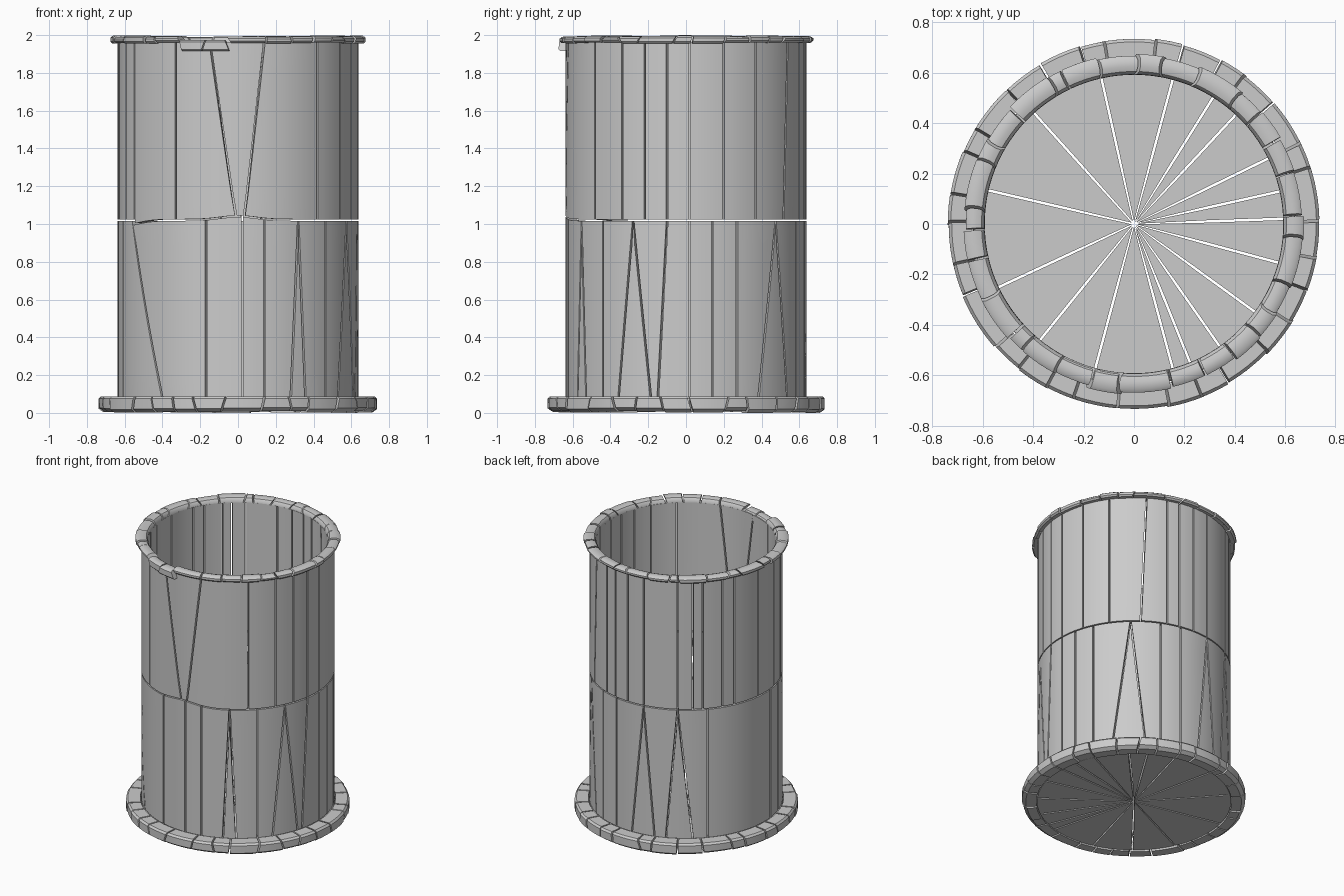
import bpy, bmesh, math, random

if "Cube" in bpy.data.objects:
    bpy.data.objects.remove(bpy.data.objects["Cube"])
random.seed(4)
GAP = 0.005          # half width of every crack


def chunk(bm, profile, left, right):
    """Sweep a closed (r, z) profile between two cracks given as (bottom, top) angles."""
    z0 = min(p[1] for p in profile)
    z1 = max(p[1] for p in profile)
    width = max(abs(right[0] - left[0]), abs(right[1] - left[1]))
    n = max(2, math.ceil(width / 4))
    cols = []
    for i in range(n + 1):
        col = []
        for r, z in profile:
            t = (z - z0) / (z1 - z0)
            a = math.radians(left[0] + (left[1] - left[0]) * t)
            b = math.radians(right[0] + (right[1] - right[0]) * t)
            m, g = (a + b) / 2, GAP / r
            a, b = min(a + g, m), max(b - g, m)
            ang = a + (b - a) * i / n
            zz = z
            if z > 0.9 and z < 1.1:      # slightly wavy middle seam
                zz += 0.02 * math.exp(-((math.degrees(ang) + 90) / 12) ** 2) \
                    - 0.025 * math.exp(-((math.degrees(ang) + 155) / 15) ** 2)
            col.append(bm.verts.new((r * math.cos(ang), r * math.sin(ang), zz)))
        cols.append(col)
    k = len(profile)
    for c, d in zip(cols, cols[1:]):
        for j in range(k):
            bm.faces.new((c[j], d[j], d[(j + 1) % k], c[(j + 1) % k]))
    bm.faces.new(cols[0])
    bm.faces.new(cols[-1][::-1])


def finish(name, bm):
    bmesh.ops.remove_doubles(bm, verts=bm.verts, dist=1e-5)
    bmesh.ops.dissolve_degenerate(bm, edges=bm.edges, dist=1e-5)
    bmesh.ops.recalc_face_normals(bm, faces=bm.faces)
    me = bpy.data.meshes.new(name)
    bm.to_mesh(me)
    bm.free()
    ob = bpy.data.objects.new(name, me)
    bpy.context.collection.objects.link(ob)
    bpy.ops.object.select_all(action='DESELECT')
    ob.select_set(True)
    bpy.context.view_layer.objects.active = ob
    bpy.ops.object.shade_smooth_by_angle(angle=math.radians(35))


def pair(c):
    return c if isinstance(c, tuple) else (c, c)


def ring(name, cracks, profile_fn):
    bm = bmesh.new()
    cracks = [pair(c) for c in cracks]
    cracks.append((cracks[0][0] + 360, cracks[0][1] + 360))
    for a, b in zip(cracks, cracks[1:]):
        chunk(bm, profile_fn((a[0] + b[0]) / 2), a, b)
    finish(name, bm)


def wall_profile(z0, z1, rows=7):
    zs = [z0 + (z1 - z0) * i / rows for i in range(rows + 1)]
    return [(0.638, z) for z in zs] + [(0.592, z) for z in reversed(zs)]


# Lower and upper walls: cracks as angles, or (bottom, top) where slanted
lower = [(-129, -151), -105.4, -88, -77.4, (-64, -60), (-56, -60), -43.5,
         (-34, -26), (-17, -26), (-13.5, -9), 1.8, 12.6, 25, (37, 48),
         (57, 48), 66, 79, (91, 99), (106, 99), (113, 120), (129, 120),
         138, 186, 198]
upper = [-149, -121, (-91, -103.5), (-87, -77.4), -49, -32, -20, -9, 1.8,
         18.2, 35.3, (54, 57.5), 70, 78, 88, 99, 120, 129, 135, 147, 155,
         173, 190, 202]
ring("lower_wall", lower, lambda a: wall_profile(0.085, 1.017))
ring("upper_wall", upper, lambda a: wall_profile(1.025, 1.96))

# Floor wedges
floor = [-155, -129, -105, -75, -68, -55, -36, -15, 2, 12.6, 26, 47, 58, 75,
         102.6, 132, 167]
ring("floor", floor, lambda a: [(0.01, 0.012), (0.3, 0.012), (0.64, 0.012),
                                (0.64, 0.08), (0.3, 0.08), (0.01, 0.08)])


# Broken stone-like rings round the foot and the rim
def broken(n, start):
    step = 360 / n
    out = []
    for i in range(n):
        a = start + step * (i + random.uniform(-0.3, 0.3))
        s = random.uniform(-1.2, 1.2)
        out.append((a - s, a + s))
    return out


def foot_profile(a):
    j = random.uniform(-0.004, 0.002)
    z = 0.006 + random.uniform(-0.006, 0.004)
    r = 0.737 + j
    return [(0.645, z), (r - 0.025, z), (r, z + 0.018), (r, 0.075),
            (r - 0.012, 0.088), (0.645, 0.088)]


def rim_profile(a):
    r = 0.67 + random.uniform(-0.006, 0.008)
    top = 2.0 - random.uniform(0, 0.009)
    low = 1.962 - random.uniform(0, 0.008)
    if abs(a + 106) < 8:          # chipped, sunken piece at the front
        top, low = 1.975, 1.915
    return [(r - 0.01, low), (r, low + 0.01), (r, top - 0.012),
            (r - 0.014, top - 0.002), (0.625, top), (0.605, top - 0.006),
            (0.594, top - 0.02), (0.592, low)]


ring("foot_ring", broken(30, -178), foot_profile)
ring("rim_ring", broken(30, -176), rim_profile)
